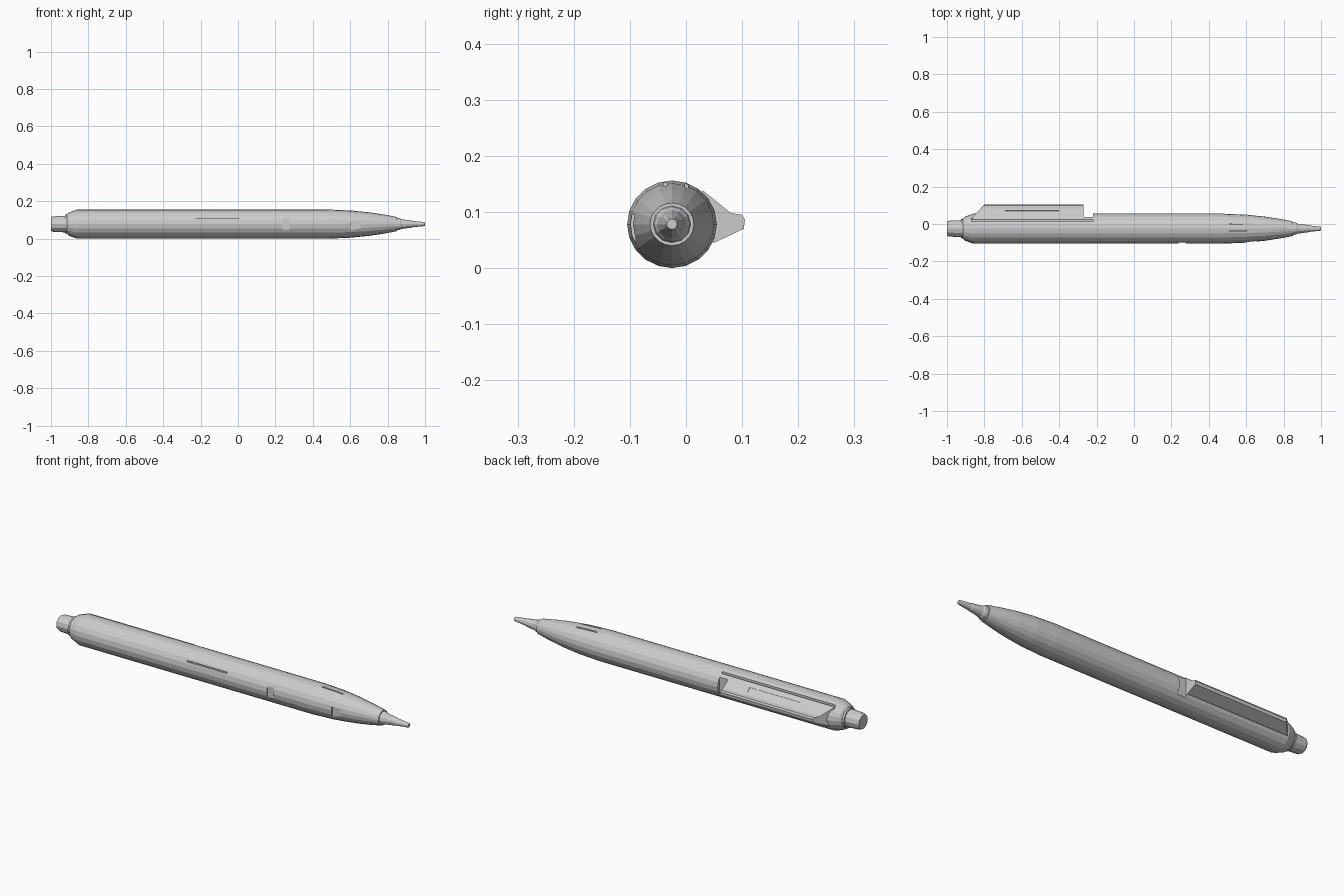
import bpy, bmesh, math

if "Cube" in bpy.data.objects:
    bpy.data.objects.remove(bpy.data.objects["Cube"])

CY, CZ = -0.025, 0.078      # pen axis


def finish(bm, name):
    bmesh.ops.recalc_face_normals(bm, faces=bm.faces)
    mesh = bpy.data.meshes.new(name)
    bm.to_mesh(mesh)
    bm.free()
    obj = bpy.data.objects.new(name, mesh)
    bpy.context.collection.objects.link(obj)
    return obj


def lathe(name, profile, sides):
    """Turn (x, radius) pairs around the pen axis into a closed solid."""
    bm = bmesh.new()
    rings = []
    for x, r in profile:
        ring = []
        for i in range(sides):
            a = 2 * math.pi * i / sides
            ring.append(bm.verts.new((x, CY + 1.025 * r * math.cos(a), CZ + r * math.sin(a))))
        rings.append(ring)
    for a, b in zip(rings, rings[1:]):
        for i in range(sides):
            j = (i + 1) % sides
            bm.faces.new((a[i], a[j], b[j], b[i]))
    bm.faces.new(rings[0])
    bm.faces.new(rings[-1])
    return finish(bm, name)


def cut(target, name, center, size, tilt=0):
    """Cut a box-shaped recess out of the target."""
    bm = bmesh.new()
    bmesh.ops.create_cube(bm, size=1)
    bmesh.ops.scale(bm, vec=size, verts=bm.verts)
    cutter = finish(bm, name + "_cutter")
    cutter.location = center
    cutter.rotation_euler.x = tilt
    cutter.hide_render = True
    cutter.hide_viewport = True
    cutter.display_type = 'WIRE'
    mod = target.modifiers.new(name, 'BOOLEAN')
    mod.operation = 'DIFFERENCE'
    mod.solver = 'EXACT'
    mod.object = cutter


# Barrel with tapered nose
barrel = lathe("barrel", [(-0.915, 0.052), (-0.905, 0.062), (-0.86, 0.078), (0.48, 0.078),
                          (0.60, 0.073), (0.70, 0.063), (0.78, 0.051), (0.85, 0.038)], 20)

# Push button at the back, with a thin collar
lathe("push_button", [(-1.0, 0.036), (-0.99, 0.041), (-0.93, 0.044), (-0.90, 0.044)], 12)
lathe("button_collar", [(-0.925, 0.05), (-0.90, 0.052)], 16)

# Metal tip
lathe("tip", [(0.84, 0.034), (0.865, 0.031), (0.875, 0.026), (0.93, 0.019),
              (0.935, 0.017), (0.995, 0.011), (1.0, 0.009)], 12)

# Pocket clip: wedge section with a slanted back end
section = [(0.0, 0.09), (0.03, 0.138), (0.08, 0.098), (0.10, 0.095),
           (0.105, 0.086), (0.103, 0.070), (0.05, 0.045), (0.0, 0.06)]
bm = bmesh.new()
back = [bm.verts.new((-0.86 + 0.92 * (y - 0.04), y, z)) for y, z in section]
front = [bm.verts.new((-0.27, y, z)) for y, z in section]
for i in range(len(section)):
    j = (i + 1) % len(section)
    bm.faces.new((back[i], back[j], front[j], front[i]))
bm.faces.new(back)
bm.faces.new(front)
clip = finish(bm, "pocket_clip")

# Recessed panel on the sloping side of the clip
cut(clip, "clip_panel", (-0.545, 0.06, 0.115), (0.29, 0.03, 0.005), math.atan2(-0.04, 0.05))

# Notch in front of the clip and slot alongside it
cut(barrel, "clip_notch", (-0.245, 0.078, CZ), (0.05, 0.08, 0.2))
cut(barrel, "clip_slot", (-0.545, 0.019, 0.15), (0.65, 0.010, 0.04))

# Shallow grooves on the front of the barrel
cut(barrel, "side_slit", (-0.11, -0.098, 0.111), (0.23, 0.02, 0.006))
cut(barrel, "side_notch", (0.257, -0.108, 0.08), (0.036, 0.02, 0.06))

# Grip slits around the nose
for k, dy in enumerate((-0.012, 0.026)):
    cut(barrel, f"grip_slit_{k}", (0.57, CY + dy, 0.15), (0.12, 0.006, 0.02))
cut(barrel, "nose_notch", (0.63, -0.1, 0.07), (0.05, 0.02, 0.05))
